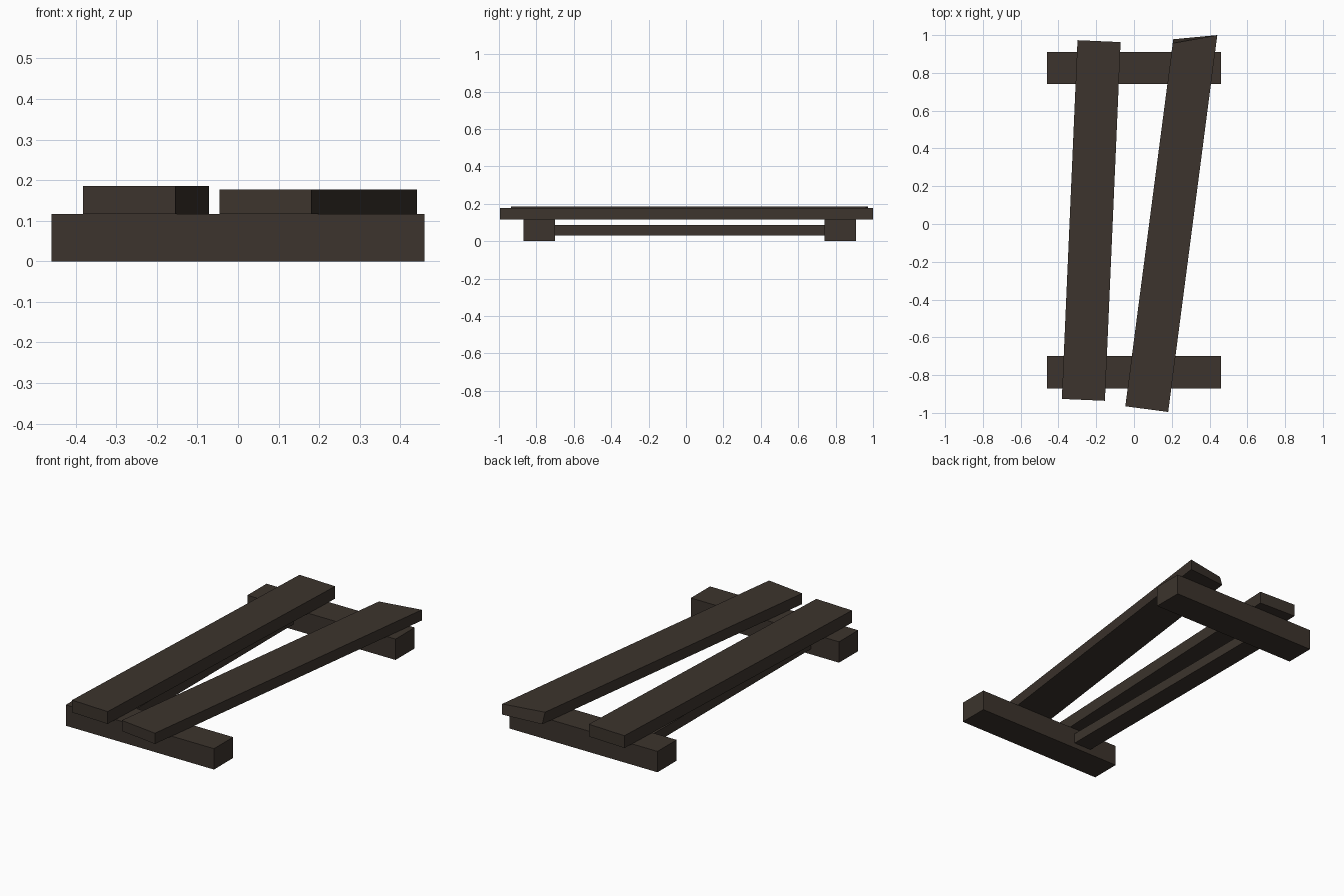
import bpy, bmesh

if "Cube" in bpy.data.objects:
    bpy.data.objects.remove(bpy.data.objects["Cube"])

wood = bpy.data.materials.new("dark brown wood")
wood.diffuse_color = (0.045, 0.034, 0.026, 1)
wood.use_nodes = True
wood.node_tree.nodes["Principled BSDF"].inputs["Base Color"].default_value = wood.diffuse_color


def slab(name, bottom, z0, z1, top=None):
    """Solid between a bottom outline and a top outline (same by default)."""
    bm = bmesh.new()
    lo = [bm.verts.new((x, y, z0)) for x, y in bottom]
    hi = [bm.verts.new((x, y, z1)) for x, y in (top or bottom)]
    bm.faces.new(lo[::-1])
    bm.faces.new(hi)
    n = len(lo)
    for i in range(n):
        j = (i + 1) % n
        bm.faces.new((lo[i], lo[j], hi[j], hi[i]))
    bmesh.ops.recalc_face_normals(bm, faces=bm.faces)
    mesh = bpy.data.meshes.new(name)
    bm.to_mesh(mesh)
    bm.free()
    mesh.materials.append(wood)
    ob = bpy.data.objects.new(name, mesh)
    bpy.context.collection.objects.link(ob)
    return ob


def rect(x0, x1, y0, y1):
    return [(x0, y0), (x1, y0), (x1, y1), (x0, y1)]


# Cross beams on the ground
slab("front_beam", rect(-0.46, 0.46, -0.87, -0.70), 0, 0.117)
slab("back_beam", rect(-0.46, 0.46, 0.74, 0.91), 0, 0.117)

# Narrow rail joining the beams, under the left plank
slab("lower_rail", rect(-0.285, -0.175, -0.71, 0.75), 0.03, 0.087)

# Left plank, slightly turned
slab("left_plank", [(-0.382, -0.926), (-0.154, -0.936), (-0.071, 0.963), (-0.299, 0.973)],
     0.117, 0.186)

# Right plank, turned further, with a skewed and undercut back end
slab("right_plank", [(-0.046, -0.965), (0.181, -0.995), (0.441, 1.0), (0.208, 0.978)],
     0.117, 0.177,
     top=[(-0.046, -0.965), (0.181, -0.995), (0.441, 1.0), (0.205, 0.957)])
